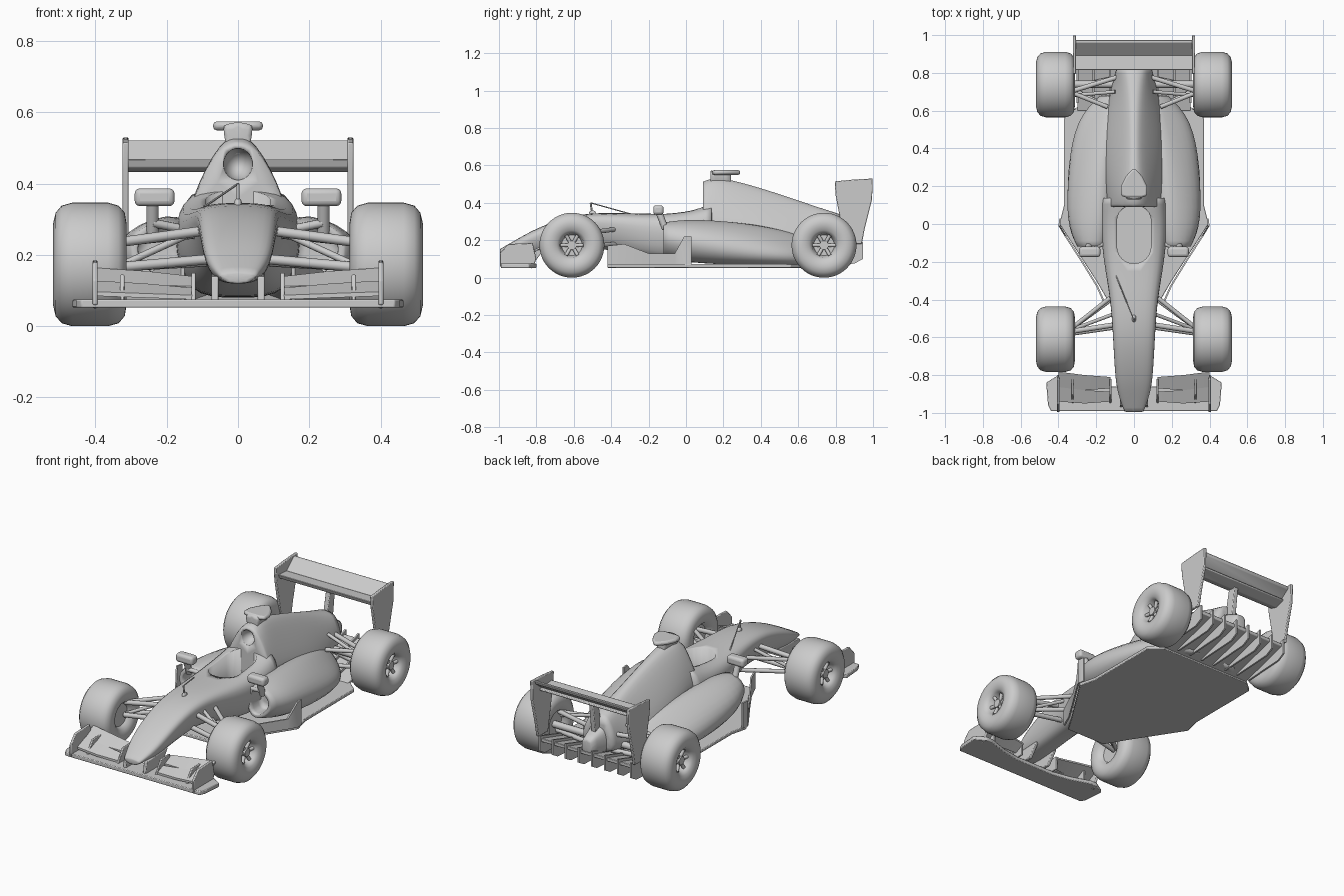
import bpy, bmesh, math
from mathutils import Vector, Matrix

old = bpy.data.objects.get("Cube")
if old:
    bpy.data.objects.remove(old)

grey = bpy.data.materials.new("light_grey")
grey.use_nodes = True
grey.diffuse_color = (0.6, 0.6, 0.6, 1)
grey.node_tree.nodes["Principled BSDF"].inputs["Base Color"].default_value = (0.6, 0.6, 0.6, 1)


def finish(name, bm, mirror=False, subsurf=0, bevel=0):
    bmesh.ops.recalc_face_normals(bm, faces=bm.faces)
    mesh = bpy.data.meshes.new(name)
    bm.to_mesh(mesh)
    bm.free()
    mesh.materials.append(grey)
    mesh.shade_smooth()
    if not subsurf:
        mesh.set_sharp_from_angle(angle=math.radians(40))
    ob = bpy.data.objects.new(name, mesh)
    bpy.context.collection.objects.link(ob)
    if bevel:
        m = ob.modifiers.new("bevel", "BEVEL")
        m.width, m.segments = bevel, 2
    if subsurf:
        ob.modifiers.new("subsurf", "SUBSURF").levels = subsurf
        ob.modifiers["subsurf"].render_levels = subsurf
    if mirror:
        ob.modifiers.new("mirror", "MIRROR")
    return ob


def rings(bm, loops, inlet=0, crease=0.7):
    """Skin a list of point rings; inlet sinks the first cap."""
    rows = [[bm.verts.new(p) for p in loop] for loop in loops]
    n = len(rows[0])
    for a, b in zip(rows, rows[1:]):
        for i in range(n):
            bm.faces.new((a[i], a[(i + 1) % n], b[(i + 1) % n], b[i]))
    caps = [bm.faces.new(rows[0]), bm.faces.new(rows[-1])]
    layer = bm.edges.layers.float.new("crease_edge")
    for cap in caps:
        for e in cap.edges:
            e[layer] = crease
    if inlet:
        bm.normal_update()
        bmesh.ops.inset_region(bm, faces=caps[:1], thickness=0.025)
        ext = bmesh.ops.extrude_face_region(bm, geom=caps[:1])
        verts = [g for g in ext["geom"] if isinstance(g, bmesh.types.BMVert)]
        bmesh.ops.translate(bm, verts=verts, vec=(0, inlet, 0))
        bmesh.ops.delete(bm, geom=caps[:1], context="FACES_ONLY")


def body(name, sections):
    """Symmetric loft; each section is y, three heights, three half widths."""
    bm = bmesh.new()
    loops = []
    for y, zb, zm, zt, wb, wm, wt in sections:
        half = [(wb, zb), (wm, zm), (wt, zt)]
        ring = [(0, zb)] + half + [(0, zt + 0.004)] + [(-x, z) for x, z in reversed(half)]
        loops.append([(x, y, z) for x, z in ring])
    rings(bm, loops)
    return finish(name, bm, subsurf=2)


def plate(name, pts, axis, lo, hi, mirror=False, bevel=0.004):
    """Extrude a flat outline along x, y or z between lo and hi."""
    bm = bmesh.new()
    place = {"x": lambda p, t: (t, p[0], p[1]), "y": lambda p, t: (p[0], t, p[1]),
             "z": lambda p, t: (p[0], p[1], t)}[axis]
    rings(bm, [[place(p, t) for p in pts] for t in (lo, hi)], crease=0)
    return finish(name, bm, mirror=mirror, bevel=bevel)


def rods(name, segs, mirror=True):
    """Round bars between pairs of points."""
    bm = bmesh.new()
    for a, b, r in segs:
        a, b = Vector(a), Vector(b)
        d = b - a
        mat = Matrix.Translation((a + b) / 2) @ d.to_track_quat("Z", "Y").to_matrix().to_4x4()
        bmesh.ops.create_cone(bm, cap_ends=True, segments=10, radius1=r, radius2=r,
                              depth=d.length, matrix=mat)
    return finish(name, bm, mirror=mirror)


def blob(name, centre, size, mirror=False):
    bm = bmesh.new()
    mat = Matrix.Translation(centre) @ Matrix.Diagonal((*size, 1))
    bmesh.ops.create_uvsphere(bm, u_segments=24, v_segments=14, radius=1, matrix=mat)
    return finish(name, bm, mirror=mirror)


def cut(target, cutter):
    cutter.hide_render = True
    cutter.display_type = "WIRE"
    m = target.modifiers.new("cut", "BOOLEAN")
    m.object, m.operation = cutter, "DIFFERENCE"


def box(name, x, y, z, **kw):
    return plate(name, [(x[0], y[0]), (x[1], y[0]), (x[1], y[1]), (x[0], y[1])], "z", *z, **kw)


# Nose and cockpit tub
tub = body("nose_and_tub", [
    (-0.995, .12, .14, .15, .03, .055, .045), (-.9, .12, .165, .205, .06, .09, .085),
    (-.8, .125, .21, .262, .07, .105, .1), (-.6, .15, .28, .338, .075, .115, .11),
    (-.4, .16, .28, .346, .08, .13, .12), (-.2, .09, .25, .337, .14, .17, .15),
    (0, .08, .25, .35, .15, .19, .16), (.14, .08, .27, .39, .15, .18, .15)])
arc = [math.pi * i / 12 for i in range(13)]
hole = [(.09 * math.cos(t), .02 + .08 * math.sin(t)) for t in arc]
hole += [(-.09 * math.cos(t), -.12 - .09 * math.sin(t)) for t in arc]
cut(tub, plate("cockpit_cutter", hole, "z", .17, .6, bevel=0))

# Engine cover with air intake, and the camera pod on top
cover = body("engine_cover", [
    (.09, .2, .37, .51, .16, .13, .05), (.15, .2, .37, .535, .17, .13, .05),
    (.27, .2, .36, .515, .19, .13, .035), (.5, .14, .3, .445, .2, .13, .03),
    (.7, .12, .25, .375, .15, .11, .04), (.83, .14, .24, .335, .09, .1, .06)])
cut(cover, blob("intake_cutter", (0, .08, .455), (.042, .07, .045)))
body("camera_neck", [(.13, .48, .52, .57, .03, .035, .05), (.24, .48, .52, .56, .02, .025, .03)])
pod = [(.14, .04), (.15, .07), (.2, .07), (.25, .045), (.29, .01)]
plate("camera_pod", [(w, y) for y, w in pod] + [(-w, y) for y, w in reversed(pod)],
      "z", .55, .575, bevel=.01)

# Sidepods with front inlets
bm = bmesh.new()
pods = [
    (-.12, [(.14, .11), (.24, .11), (.32, .2), (.28, .29), (.14, .31)]),
    (0, [(.1, .07), (.3, .07), (.39, .2), (.3, .3), (.1, .345)]),
    (.3, [(.1, .06), (.34, .06), (.37, .17), (.27, .27), (.1, .34)]),
    (.56, [(.08, .06), (.3, .06), (.32, .14), (.2, .21), (.08, .29)]),
    (.68, [(.05, .06), (.17, .06), (.19, .12), (.15, .18), (.05, .23)])]
rings(bm, [[(x, y, z) for x, z in pts] for y, pts in pods], inlet=.1)
finish("sidepods", bm, mirror=True, subsurf=2)

# Floor, diffuser and its fins
edge = [(.13, -.42), (.2, -.3), (.395, 0), (.37, .1), (.37, .56), (.3, .62)]
plate("floor", edge + [(-x, y) for x, y in reversed(edge)], "z", .053, .072)
plate("diffuser", [(.6, .055), (.6, .075), (.93, .17), (.93, .15)], "x", -.3, .3)
for i in range(8):
    x = -.3 + .6 * i / 7
    plate("diffuser_fin", [(.64, .06), (.9, .075), (.945, .1), (.945, .19), (.64, .1)],
          "x", x - .005, x + .005, bevel=0)
body("rear_crash_structure", [(.78, .12, .2, .3, .07, .08, .06), (.93, .16, .2, .24, .03, .035, .03)])

# Curved vanes ahead of the sidepods
bm = bmesh.new()
path = [(.15, -.42, .17), (.19, -.33, .18), (.27, -.2, .13), (.36, -.06, .13), (.39, -.01, .22), (.385, .03, .22)]
rings(bm, [[(x, y, .07), (x + .01, y, .07), (x + .01, y, z), (x, y, z)] for x, y, z in path], crease=0)
finish("turning_vanes", bm, mirror=True)

# Front wing
plan = [(.06, -.99), (.44, -.99), (.455, -.96), (.465, -.84), (.4, -.8), (.36, -.8),
        (.24, -.84), (.13, -.86), (.06, -.86)]
plate("front_wing", plan + [(-x, y) for x, y in reversed(plan)], "z", .052, .075)
plate("nose_pylons", [(-.97, .07), (-.82, .07), (-.76, .15), (-.96, .14)], "x", .055, .075, mirror=True)
plate("front_endplates", [(-.995, .06), (-.82, .05), (-.8, .1), (-.82, .185), (-.95, .18), (-.995, .13)],
      "x", .394, .408, mirror=True)
for x, top in ((.125, .15), (.325, .145)):
    plate("front_wing_fin", [(-.95, .07), (-.82, .07), (-.82, top), (-.9, top)],
          "x", x - .006, x + .006, mirror=True, bevel=.003)
bm = bmesh.new()
for y, z, depth, rise in ((-.95, .085, .07, .03), (-.88, .11, .08, .04)):
    flap = [(.125, y + .01, z - .01, .75), (.26, y, z - .005, 1), (.4, y + .01, z, 1.1)]
    rings(bm, [[(x, a, b), (x, a, b + .012), (x, a + depth * k, b + rise * k + .01),
                (x, a + depth * k, b + rise * k)] for x, a, b, k in flap], crease=0)
finish("front_wing_flaps", bm, mirror=True)

# Rear wing
plate("rear_endplates", [(.795, .515), (.8, .44), (.85, .18), (.94, .18), (.955, .26), (.995, .42),
                         (.998, .53), (.9, .525)], "x", .307, .324, mirror=True)
plate("rear_wing_main", [(.815, .47), (.825, .445), (.87, .432), (.93, .45), (.93, .46), (.87, .465)],
      "x", -.31, .31)
plate("rear_wing_flap", [(.89, .462), (.91, .46), (.97, .505), (.975, .522), (.96, .522)], "x", -.31, .31)
plate("rear_wing_post", [(.79, .2), (.86, .2), (.89, .44), (.84, .44)], "x", -.014, .014)

# Mirrors and aerial
mir = box("mirrors", (.178, .29), (-.175, -.12), (.337, .387), mirror=True, bevel=.015)
mir.modifiers.move(0, 1)
mir.modifiers["bevel"].segments = 3
rods("mirror_stalks", [((.24, -.145, .35), (.24, -.11, .26), .018), ((.24, -.13, .29), (.14, -.1, .27), .012)])
rods("aerial", [((0, -.5, .33), (0, -.51, .4), .005), ((0, -.51, .4), (-.095, -.275, .335), .003)], mirror=False)
blob("aerial_base", (0, -.5, .34), (.012, .02, .02))

# Suspension arms
rods("front_suspension", [
    ((.34, -.57, .235), (.08, -.53, .27), .014), ((.34, -.56, .235), (.1, -.37, .26), .012),
    ((.34, -.58, .165), (.06, -.54, .19), .014), ((.34, -.56, .165), (.08, -.37, .18), .012),
    ((.33, -.56, .17), (.09, -.47, .28), .01)])
rods("rear_suspension", [
    ((.34, .7, .23), (.08, .78, .24), .013), ((.34, .7, .23), (.14, .62, .22), .012),
    ((.34, .72, .13), (.06, .78, .14), .014), ((.34, .72, .13), (.14, .62, .13), .012),
    ((.34, .68, .2), (.1, .7, .27), .01), ((.36, .74, .17), (.06, .74, .17), .02)])

# Wheels: lathed tyre with recessed hub and spokes on the outer side
profile = [(-.07, 0), (-.07, .065), (-.092, .08), (-.102, .115), (-.097, .145), (-.08, .165), (-.05, .1735),
           (.05, .1735), (.08, .165), (.097, .145), (.104, .115), (.094, .08), (.08, .065), (.035, .055), (.035, 0)]
for label, y in (("front", -.61), ("rear", .738)):
    bm = bmesh.new()
    vs = [bm.verts.new((.415 + x, y, .1735 + r)) for x, r in profile]
    edges = [bm.edges.new(p) for p in zip(vs, vs[1:])]
    bmesh.ops.spin(bm, geom=vs + edges, cent=(.415, y, .1735), axis=(1, 0, 0),
                   angle=math.tau, steps=48, use_merge=True)
    bmesh.ops.remove_doubles(bm, verts=bm.verts, dist=.0005)
    finish(label + "_wheels", bm, mirror=True)
    hub = Vector((.47, y, .1735))
    spokes = [(hub, hub + Vector((.01, .062 * math.cos(t), .062 * math.sin(t))), .01)
              for t in (math.tau * i / 6 for i in range(6))]
    rods(label + "_wheel_spokes", spokes + [(hub - Vector((.03, 0, 0)), hub + Vector((.02, 0, 0)), .025)])
